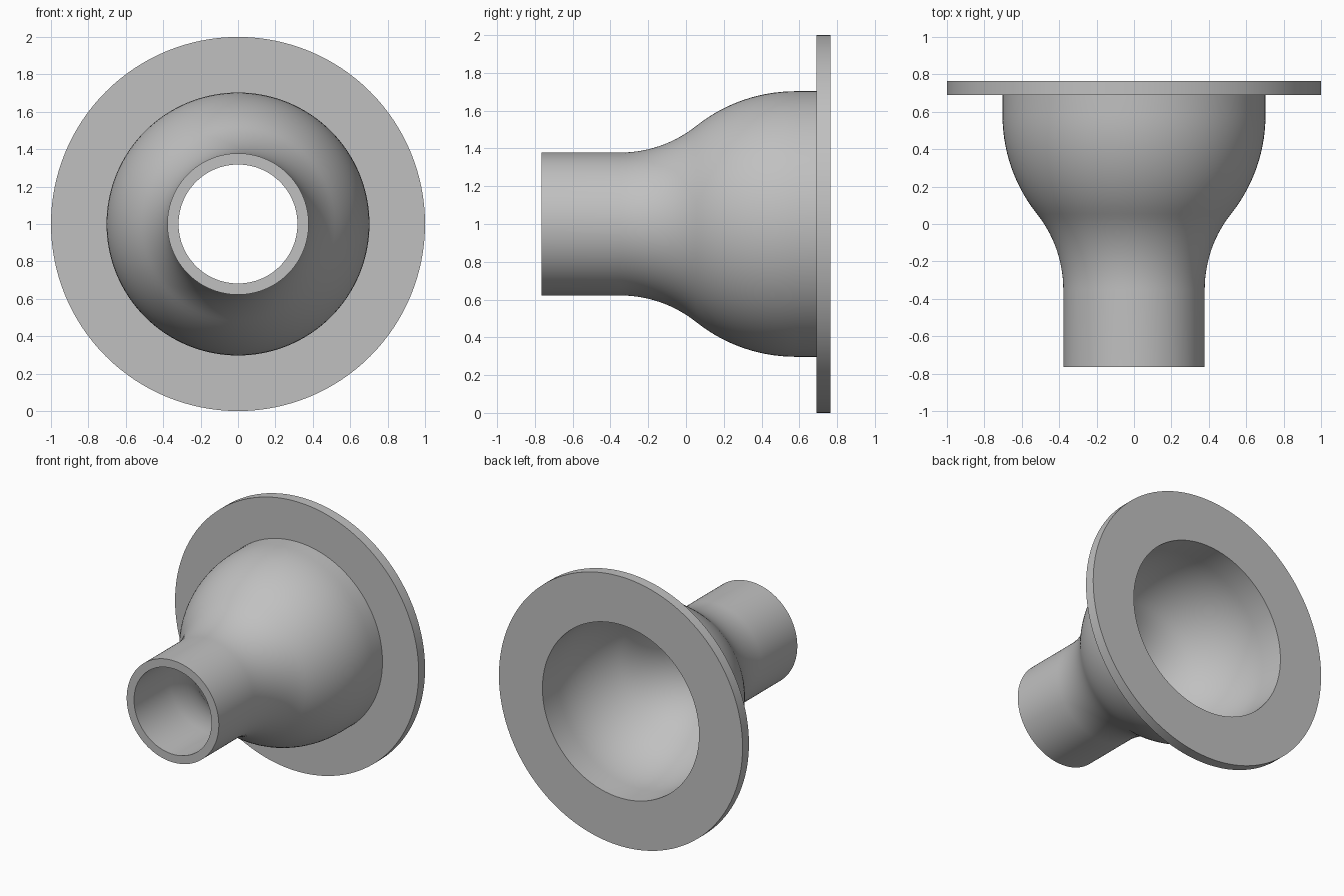
import bpy, bmesh
from math import sin, cos, tan, atan, pi, radians

cube = bpy.data.objects.get("Cube")
if cube:
    bpy.data.objects.remove(cube, do_unlink=True)

SEGMENTS = 128
ARC_STEPS = 14
FRONT, BACK, FLANGE_FRONT = -0.765, 0.765, 0.69
NECK_R, BELL_R, FLANGE_R = 0.378, 0.703, 1.0
WALL = 0.06
CURVE_START, CURVE_END = -0.35, 0.58

# One grey material
grey = bpy.data.materials.new("matte grey")
grey.use_nodes = True
colour = (0.53, 0.53, 0.53, 1)
grey.diffuse_color = colour
grey.node_tree.nodes["Principled BSDF"].inputs["Base Color"].default_value = colour


# Neck flaring into the bell: two tangent arcs, offset inward by the wall
def flare(offset):
    turn = 2 * atan((BELL_R - NECK_R) / (CURVE_END - CURVE_START))
    total = (CURVE_END - CURVE_START) / sin(turn)
    neck_arc = total * 0.435
    bell_arc = total - neck_arc
    r1, r2 = neck_arc + offset, bell_arc - offset
    angles = [turn * i / ARC_STEPS for i in range(ARC_STEPS + 1)]
    neck = [(CURVE_START + r1 * sin(a), NECK_R + neck_arc - r1 * cos(a)) for a in angles]
    bell = [(CURVE_END - r2 * sin(a), BELL_R - bell_arc + r2 * cos(a)) for a in reversed(angles)]
    return neck + bell[1:]


# Closed wall section as (distance along y, radius)
outside = [(FRONT, NECK_R)] + flare(0) + [(FLANGE_FRONT, BELL_R)]
flange = [(FLANGE_FRONT, FLANGE_R), (BACK, FLANGE_R)]
inside = [(BACK, BELL_R - WALL)] + flare(WALL)[::-1] + [(FRONT, NECK_R - WALL)]
section = outside + flange + inside

# Turn the section around the horizontal axis
bm = bmesh.new()
rings = []
for i in range(SEGMENTS):
    a = 2 * pi * i / SEGMENTS
    rings.append([bm.verts.new((r * sin(a), y, 1 + r * cos(a))) for y, r in section])
for i, ring in enumerate(rings):
    after = rings[(i + 1) % SEGMENTS]
    for j in range(len(section)):
        k = (j + 1) % len(section)
        bm.faces.new((ring[j], ring[k], after[k], after[j]))
bmesh.ops.recalc_face_normals(bm, faces=bm.faces)
mesh = bpy.data.meshes.new("flanged_reducer")
bm.to_mesh(mesh)
bm.free()
mesh.materials.append(grey)

reducer = bpy.data.objects.new("flanged_reducer", mesh)
bpy.context.collection.objects.link(reducer)
bpy.ops.object.select_all(action="DESELECT")
reducer.select_set(True)
bpy.context.view_layer.objects.active = reducer
bpy.ops.object.shade_smooth_by_angle(angle=radians(30))
